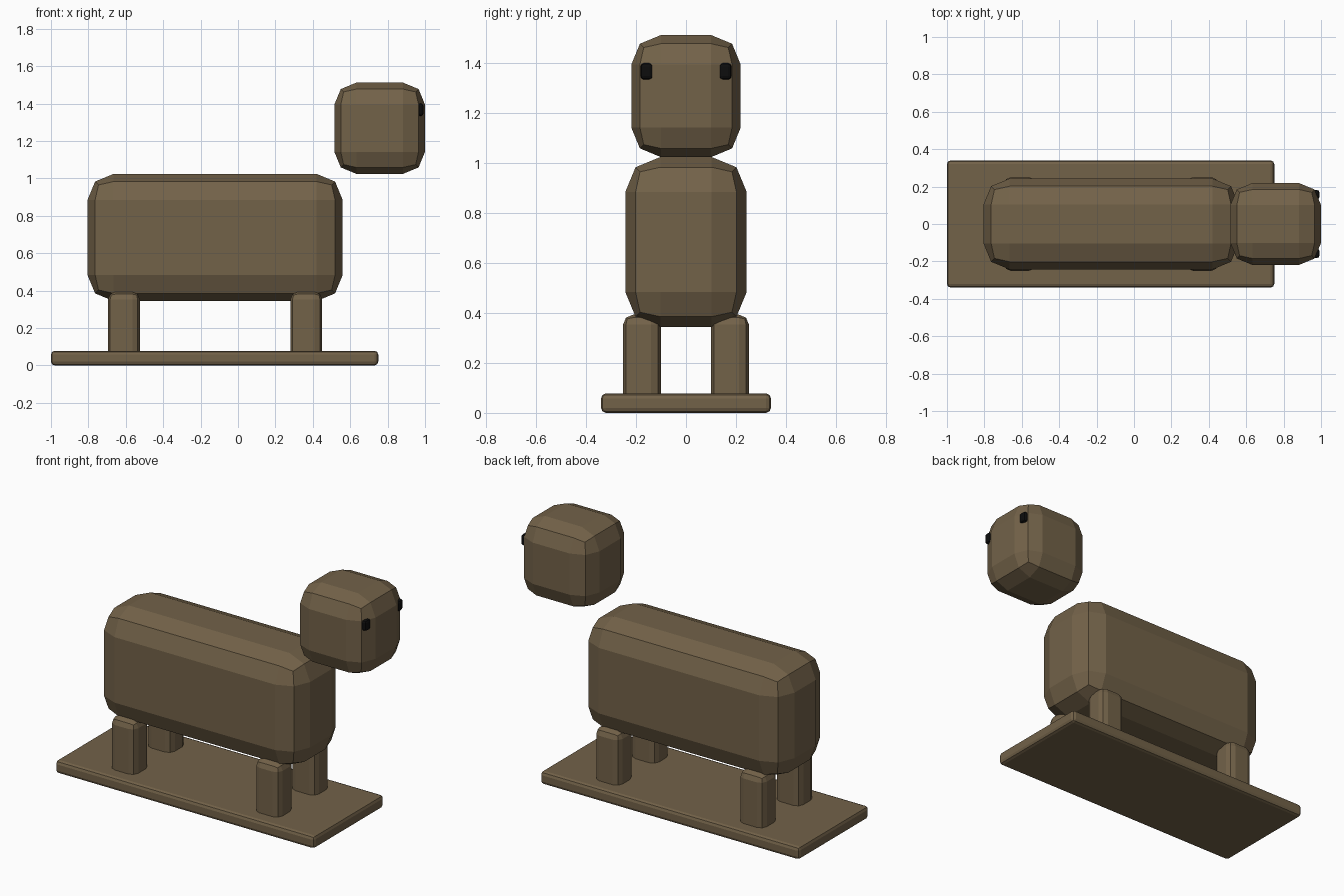
import bpy
import bmesh
from mathutils import Vector

cube = bpy.data.objects.get("Cube")
if cube:
    bpy.data.objects.remove(cube, do_unlink=True)


def make_material(name, colour):
    mat = bpy.data.materials.new(name)
    mat.use_nodes = True
    mat.diffuse_color = colour
    bsdf = mat.node_tree.nodes["Principled BSDF"]
    bsdf.inputs["Base Color"].default_value = colour
    bsdf.inputs["Roughness"].default_value = 0.8
    return mat


brown = make_material("wood brown", (0.17, 0.122, 0.066, 1))
black = make_material("eye black", (0.004, 0.004, 0.004, 1))


def rounded_box(name, low, high, bevel, mat):
    """Flat-shaded box between two corners with a two-step rounded edge."""
    low, high = Vector(low), Vector(high)
    centre, size = (low + high) / 2, high - low
    mesh = bpy.data.meshes.new(name)
    bm = bmesh.new()
    bmesh.ops.create_cube(bm, size=1)
    bmesh.ops.scale(bm, vec=size, verts=bm.verts)
    bm.to_mesh(mesh)
    bm.free()
    mesh.materials.append(mat)
    obj = bpy.data.objects.new(name, mesh)
    obj.location = centre
    bpy.context.collection.objects.link(obj)
    mod = obj.modifiers.new("rounded edges", 'BEVEL')
    mod.width = bevel
    mod.segments = 2
    return obj


# Stand, body and separate head
rounded_box("base_board", (-1, -0.34, 0), (0.75, 0.34, 0.078), 0.02, brown)
rounded_box("body", (-0.805, -0.243, 0.344), (0.56, 0.243, 1.024), 0.14, brown)
rounded_box("head", (0.515, -0.219, 1.024), (1, 0.219, 1.512), 0.118, brown)

# Legs and eyes on both sides
for side, near, far in (("right", -0.252, -0.1), ("left", 0.1, 0.252)):
    for end, x in (("back", -0.695), ("front", 0.28)):
        rounded_box(f"{end}_{side}_leg", (x, near, 0.02), (x + 0.17, far, 0.393), 0.04, brown)
    y = -0.157 if side == "right" else 0.157
    rounded_box(f"{side}_eye", (0.93, y - 0.025, 1.334), (0.992, y + 0.025, 1.4), 0.014, black)
